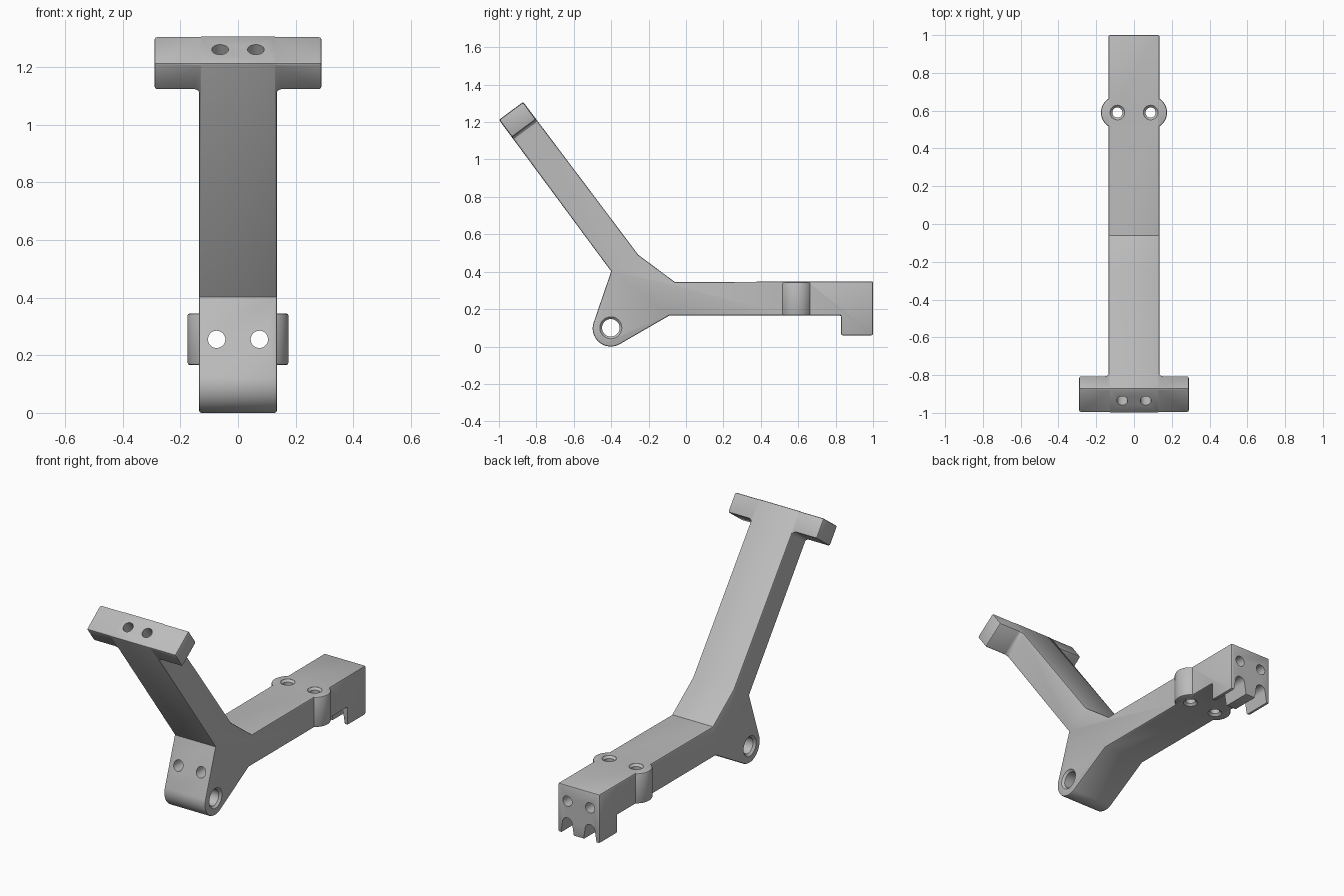
import bpy, bmesh
from math import sin, cos, pi, radians
from mathutils import Vector

if "Cube" in bpy.data.objects:
    bpy.data.objects.remove(bpy.data.objects["Cube"])

X, Y, Z = Vector((1, 0, 0)), Vector((0, 1, 0)), Vector((0, 0, 1))
ARM = Vector((0, -0.595, 0.804)).normalized()   # direction up the raised arm
NORM = X.cross(ARM) * -1                        # across the arm thickness
if NORM.y < 0:
    NORM = -NORM
W, T = 0.135, 0.161                             # half width, arm thickness

grey = bpy.data.materials.new("plain grey")
grey.use_nodes = True
grey.diffuse_color = (0.5, 0.5, 0.5, 1)
grey.node_tree.nodes["Principled BSDF"].inputs["Base Color"].default_value = (0.5, 0.5, 0.5, 1)


def prism(name, pts, u, v, depth, origin=Vector(), bevel=0.0):
    """Extrude an outline in the u, v plane along a depth vector."""
    bm = bmesh.new()
    face = bm.faces.new([bm.verts.new(origin + u * a + v * b) for a, b in pts])
    new = bmesh.ops.extrude_face_region(bm, geom=[face])["geom"]
    bmesh.ops.translate(bm, vec=depth, verts=[g for g in new if isinstance(g, bmesh.types.BMVert)])
    bmesh.ops.recalc_face_normals(bm, faces=bm.faces)
    if bevel:
        sharp = [e for e in bm.edges if e.calc_face_angle(0) > radians(60)]
        bmesh.ops.bevel(bm, geom=sharp, offset=bevel, segments=2, profile=0.5, affect='EDGES')
    return finish(name, bm)


def finish(name, bm):
    me = bpy.data.meshes.new(name)
    bm.to_mesh(me)
    bm.free()
    me.materials.append(grey)
    ob = bpy.data.objects.new(name, me)
    bpy.context.collection.objects.link(ob)
    return ob


def arc(cy, cz, r, start, end, n):
    return [(cy + r * cos(radians(start + (end - start) * i / n)),
             cz + r * sin(radians(start + (end - start) * i / n))) for i in range(n + 1)]


def drill(name, a, b, r, flare=0.0):
    """Round cutter from a to b, with chamfered mouths when flare is set."""
    axis = (b - a).normalized()
    rings = [(a - axis * 0.02, r + flare), (b + axis * 0.02, r + flare)]
    if flare:
        rings[1:1] = [(a, r + flare), (a + axis * flare, r), (b - axis * flare, r), (b, r + flare)]
    side = axis.orthogonal().normalized()
    other = axis.cross(side)
    n = 32
    bm = bmesh.new()
    loops = [[bm.verts.new(c + (side * cos(2 * pi * i / n) + other * sin(2 * pi * i / n)) * q)
              for i in range(n)] for c, q in rings]
    for lo, hi in zip(loops, loops[1:]):
        for i in range(n):
            bm.faces.new((lo[i], lo[(i + 1) % n], hi[(i + 1) % n], hi[i]))
    bm.faces.new(loops[0])
    bm.faces.new(loops[-1])
    bmesh.ops.recalc_face_normals(bm, faces=bm.faces)
    return finish(name, bm)


def combine(target, tool, operation):
    mod = target.modifiers.new(tool.name, 'BOOLEAN')
    mod.operation, mod.solver, mod.object = operation, 'EXACT', tool
    bpy.context.view_layer.objects.active = target
    bpy.ops.object.modifier_apply(modifier=mod.name)
    bpy.data.objects.remove(tool)


# Body: side outline with the raised arm, pivot lobe, beam and rear hook
tip = Vector((0, -1.0, 1.212))
top = tip + NORM * T
outline = [(tip.y, tip.z), (-0.40, 0.402)]
outline += arc(-0.402, 0.097, 0.097, 163, 298, 20)
outline += [(-0.09, 0.165), (0.83, 0.165), (0.83, 0.06), (1.0, 0.06), (1.0, 0.348),
            (-0.06, 0.345), (-0.255, 0.49), (top.y, top.z)]
body = prism("bracket_body", outline, Y, Z, X * 2 * W, -X * W, 0.008)

# Crossbar at the arm tip, with small fillets into the arm
H, D, F = 0.29, 0.115, 0.02
half = [(H, 0), (H, -D), (W + F, -D)]
half += [(W + F * (1 - sin(a * pi / 8)), -D - F * (1 - cos(a * pi / 8))) for a in range(1, 5)]
half += [(W - 0.03, -D - F)]
bar = half + [(-a, b) for a, b in reversed(half)]
combine(body, prism("crossbar", bar, X, ARM, NORM * (T - 0.002),
                    tip + NORM * 0.001 - ARM * 0.001, 0.009), 'UNION')

# Rounded ears on both sides of the beam
for s in (-1, 1):
    ear = arc(s * 0.088, 0.59, 0.087, 0, 354, 59)
    combine(body, prism("ear", ear, X, Y, Z * 0.179, Z * 0.166, 0.008), 'UNION')

# Holes and slots
combine(body, drill("pivot_hole", Vector((-W, -0.402, 0.1)), Vector((W, -0.402, 0.1)), 0.047, 0.012), 'DIFFERENCE')
for s in (-1, 1):
    x = s * 0.074
    combine(body, drill("long_hole", Vector((x, -0.55, 0.255)), Vector((x, 1.0, 0.255)), 0.03), 'DIFFERENCE')
    x = s * 0.088
    combine(body, drill("ear_hole", Vector((x, 0.59, 0.165)), Vector((x, 0.59, 0.346)), 0.027, 0.012), 'DIFFERENCE')
    mouth = tip + NORM * T / 2 + X * s * 0.062
    combine(body, drill("crossbar_hole", mouth - ARM * 0.13, mouth, 0.029), 'DIFFERENCE')
    # Round-topped slot flaring toward the bottom of the hook
    slot = [(-0.046, 0.04), (0.046, 0.04)] + arc(0, 0.125, 0.032, 0, 180, 12)
    combine(body, prism("hook_slot", slot, X, Z, Y * 0.3, X * s * 0.074 + Y * 0.8), 'DIFFERENCE')

# Smooth the round surfaces and keep the edges crisp
bpy.ops.object.select_all(action='DESELECT')
body.select_set(True)
bpy.context.view_layer.objects.active = body
bpy.ops.object.shade_smooth_by_angle(angle=radians(30))
